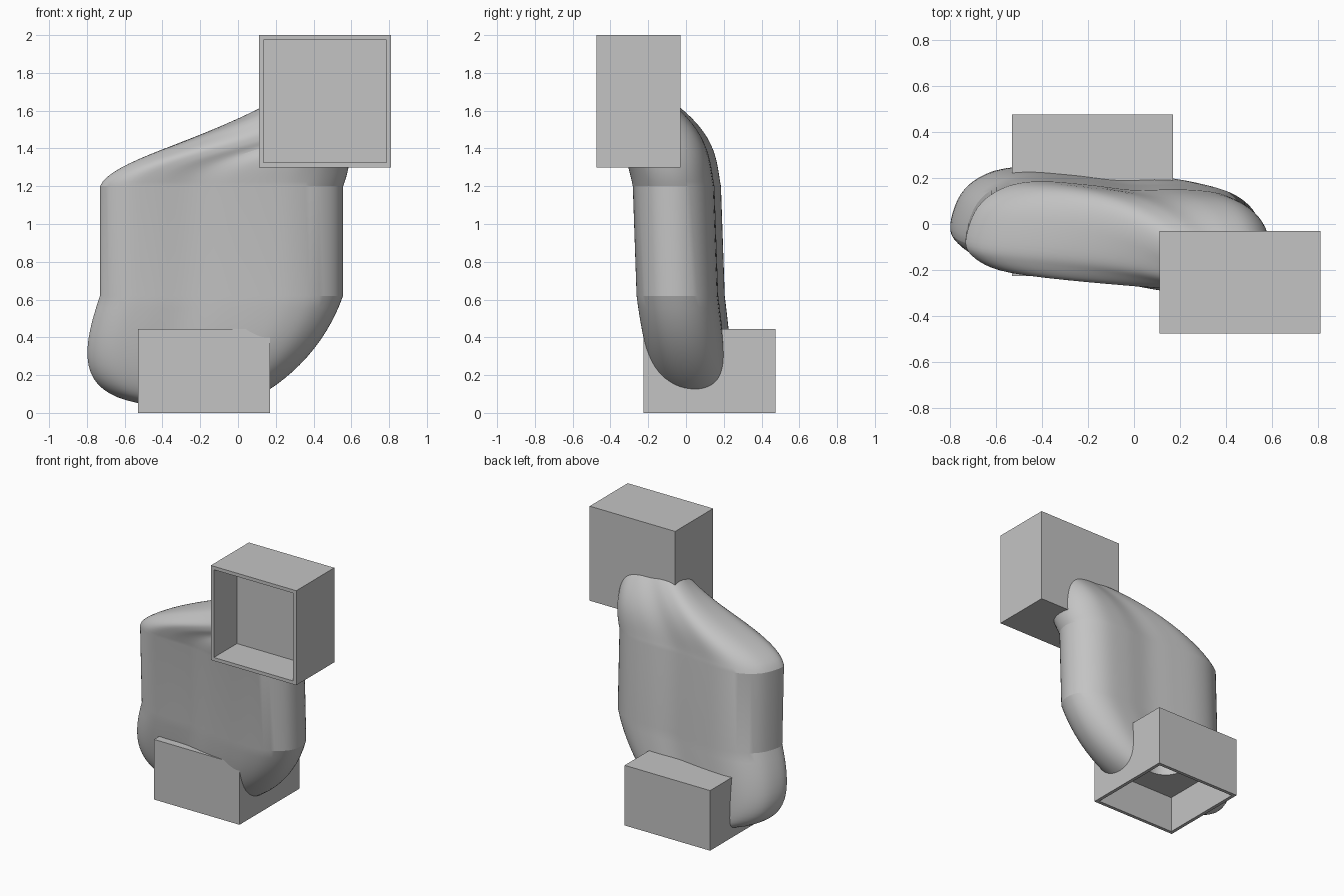
import bpy, bmesh, math
from mathutils import Vector as V

cube = bpy.data.objects.get("Cube")
if cube:
    bpy.data.objects.remove(cube, do_unlink=True)

grey = bpy.data.materials.new("light grey")
grey.use_nodes = True
colour = (0.55, 0.55, 0.55, 1)
grey.diffuse_color = colour
grey.node_tree.nodes["Principled BSDF"].inputs["Base Color"].default_value = colour


def add_object(name, bm):
    bmesh.ops.recalc_face_normals(bm, faces=bm.faces)
    mesh = bpy.data.meshes.new(name)
    bm.to_mesh(mesh)
    bm.free()
    mesh.materials.append(grey)
    ob = bpy.data.objects.new(name, mesh)
    bpy.context.collection.objects.link(ob)
    return ob


def block(name, lo, hi):
    bm = bmesh.new()
    bmesh.ops.create_cube(bm, size=1)
    for v in bm.verts:
        v.co = V([(a + b) / 2 + c * (b - a) for a, b, c in zip(lo, hi, v.co)])
    return add_object(name, bm)


def rod(name, start, end, radius):
    bm = bmesh.new()
    axis = V(end) - V(start)
    bmesh.ops.create_cone(bm, cap_ends=True, segments=48, radius1=radius,
                          radius2=radius, depth=axis.length)
    turn = axis.to_track_quat("Z", "Y")
    for v in bm.verts:
        v.co = turn @ v.co + (V(start) + V(end)) / 2
    return add_object(name, bm)


def activate(ob):
    bpy.ops.object.select_all(action="DESELECT")
    ob.select_set(True)
    bpy.context.view_layer.objects.active = ob


def cut(ob, cutter):
    mod = ob.modifiers.new("cut", "BOOLEAN")
    mod.operation, mod.solver, mod.object = "DIFFERENCE", "EXACT", cutter
    activate(ob)
    bpy.ops.object.modifier_apply(modifier=mod.name)
    bpy.data.objects.remove(cutter, do_unlink=True)


# Bean-shaped outline of the middle, clockwise from its -x end
outline = [(-.73, -.07), (-.68, .07), (-.57, .155), (-.42, .185), (-.2, .17),
           (0, .147), (.2, .15), (.38, .13), (.5, .06), (.555, -.05),
           (.53, -.17), (.43, -.25), (.3, -.28), (.15, -.275), (-.05, -.25),
           (-.25, -.215), (-.45, -.212), (-.6, -.195), (-.7, -.14)]
STEPS, LOFT, RADIUS = 5, 18, .143


def smooth_loop(points):
    pts, out = [V(p) for p in points], []
    n = len(pts)
    for i in range(n):
        a, b, c, d = (pts[(i + k) % n] for k in (-1, 0, 1, 2))
        for s in range(STEPS):
            t = s / STEPS
            out.append(b + (c - a) * t / 2 + (a * 2 - b * 5 + c * 4 - d) * t * t / 2
                       + (b * 3 - a - c * 3 + d) * t ** 3 / 2)
    return out


def bezier(a, b, c, d, t):
    s = 1 - t
    return a * s ** 3 + b * 3 * s * s * t + c * 3 * s * t * t + d * t ** 3


# Body: a straight bean section lofted at each end into a round port
loop = smooth_loop(outline)
lower, upper = [], []
for i, p in enumerate(loop):
    angle = math.pi - math.tau * i / len(loop)
    cx, cy = RADIUS * math.cos(angle), RADIUS * math.sin(angle)
    base, top = V((p.x, p.y + .02, .62)), V((p.x, p.y, 1.2))
    port = V((-.18 + cx, .125 + cy, .03))
    swing = port.lerp(base, .6) + V((-.25, .03, 0))
    swing.z = .05
    lower.append((base, base + V((-.14, .05, -.4)), swing, port))
    port = V((.46 + cx, -.3, 1.65 + cy))
    swing = port.lerp(top, .4)
    swing.y = top.y * 1.15 - .03
    upper.append((top, top + V((.06, -.03, .15)), swing, port))

bm = bmesh.new()
rings = [[bm.verts.new(bezier(*c, k / LOFT)) for c in lower] for k in range(LOFT, -1, -1)]
rings += [[bm.verts.new(bezier(*c, k / LOFT)) for c in upper] for k in range(LOFT + 1)]
for r, s in zip(rings, rings[1:]):
    for i in range(len(r)):
        j = (i + 1) % len(r)
        bm.faces.new((r[i], r[j], s[j], s[i]))
bm.faces.new(rings[0])
bm.faces.new(rings[-1])
body = add_object("duct_body", bm)

# Open boxes, each with a recess and a round port at its bottom
gap = .004
boxes = [
    ("upper_box", (.11, -.475, 1.3), (.81, -.03, 2),
     (.135, -.6, 1.325), (.785, -.205, 1.975), (.46, -.3, 1.65), (.46, -.04, 1.65)),
    ("lower_box", (-.53, -.225, 0), (.17, .475, .445),
     (-.505, -.2, -.1), (.145, .45, .27), (-.18, .125, .1), (-.18, .125, .435)),
]
for name, lo, hi, in_lo, in_hi, start, end in boxes:
    box = block(name, lo, hi)
    cut(box, block("recess_cutter", in_lo, in_hi))
    cut(box, rod("port_cutter", start, end, RADIUS))
    cut(body, block("recess_cutter", [c - gap for c in in_lo], [c + gap for c in in_hi]))
    cut(body, rod("port_cutter", start, end, RADIUS + gap))
    activate(box)
    bpy.ops.object.shade_smooth_by_angle(angle=math.radians(30))

activate(body)
bpy.ops.object.shade_smooth_by_angle(angle=math.radians(14))
